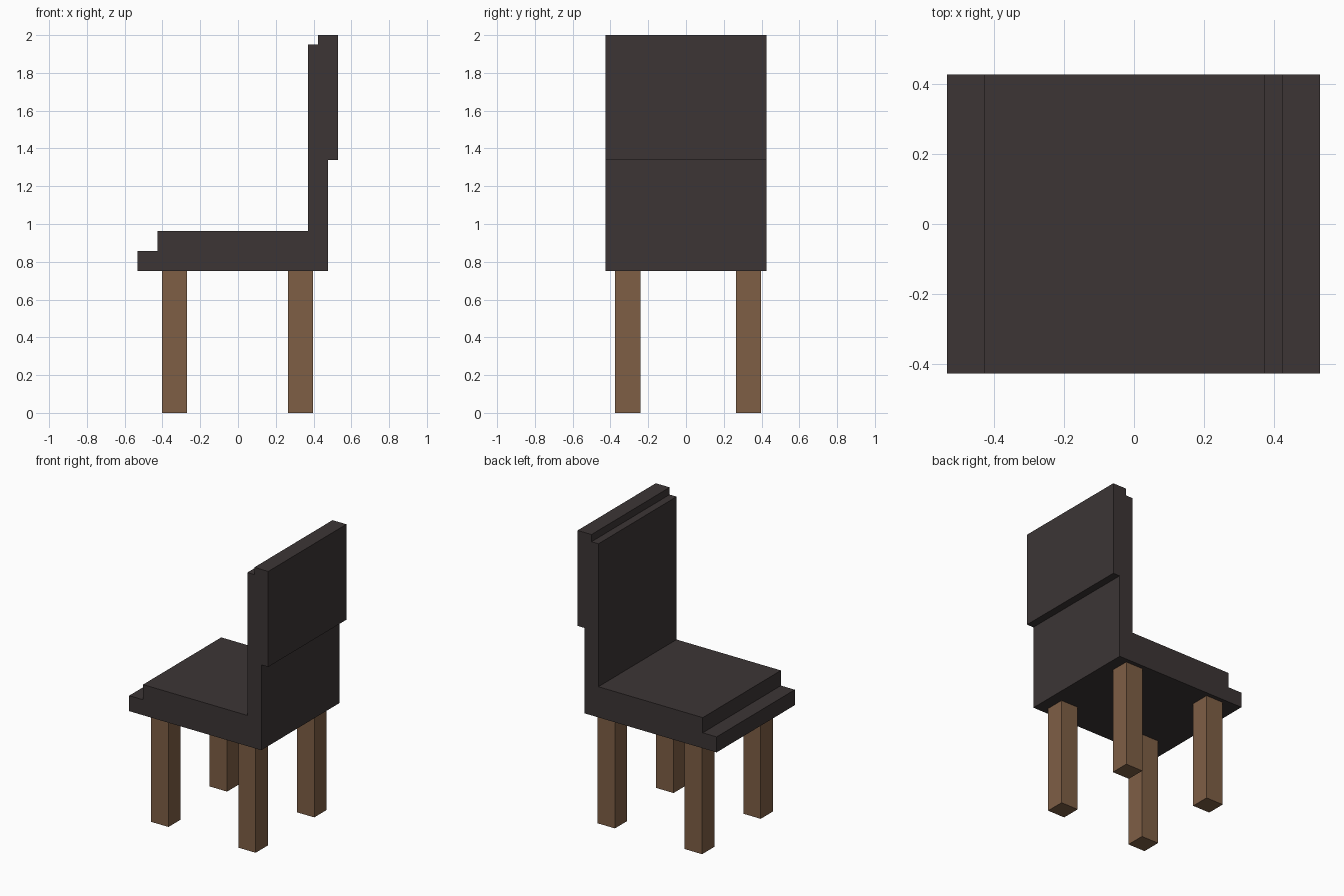
import bpy, bmesh

if "Cube" in bpy.data.objects:
    bpy.data.objects.remove(bpy.data.objects["Cube"])


def material(name, rgb):
    m = bpy.data.materials.new(name)
    m.diffuse_color = (*rgb, 1.0)
    m.use_nodes = True
    m.node_tree.nodes["Principled BSDF"].inputs["Base Color"].default_value = m.diffuse_color
    return m


def prism(name, outline, y0, y1, mat):
    """Extrude an x/z outline from y0 to y1."""
    bm = bmesh.new()
    face = bm.faces.new([bm.verts.new((x, y0, z)) for x, z in outline])
    ext = bmesh.ops.extrude_face_region(bm, geom=[face])
    verts = [v for v in ext["geom"] if isinstance(v, bmesh.types.BMVert)]
    bmesh.ops.translate(bm, verts=verts, vec=(0, y1 - y0, 0))
    bmesh.ops.recalc_face_normals(bm, faces=bm.faces)
    mesh = bpy.data.meshes.new(name)
    bm.to_mesh(mesh)
    bm.free()
    mesh.materials.append(mat)
    obj = bpy.data.objects.new(name, mesh)
    bpy.context.collection.objects.link(obj)
    return obj


dark = material("dark upholstery", (0.045, 0.036, 0.036))
wood = material("brown wood", (0.209, 0.114, 0.060))

# Seat and backrest: one stepped side profile
profile = [(-0.533, 0.75), (0.477, 0.75), (0.477, 1.34), (0.53, 1.34),
           (0.53, 2.0), (0.424, 2.0), (0.424, 1.95), (0.371, 1.95),
           (0.371, 0.962), (-0.427, 0.962), (-0.427, 0.857), (-0.533, 0.857)]
prism("seat_and_backrest", profile, -0.427, 0.427, dark)

# Four square legs
W = 0.133
for xname, x in (("front", -0.402), ("back", 0.265)):
    for yname, y in (("left", -0.375), ("right", 0.265)):
        prism(f"{xname}_{yname}_leg",
              [(x, 0), (x + W, 0), (x + W, 0.75), (x, 0.75)], y, y + W, wood)
